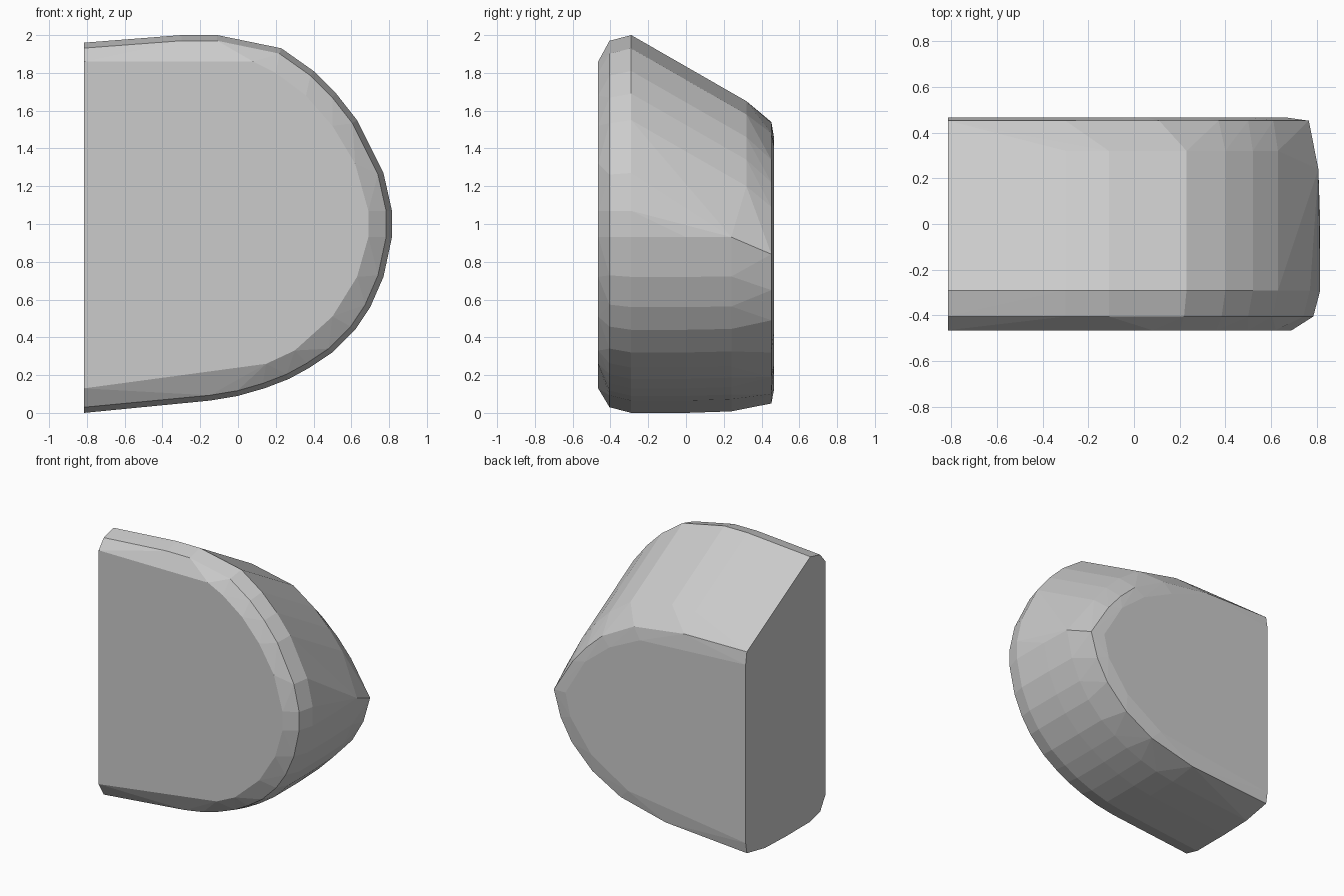
import bpy
import bmesh

if "Cube" in bpy.data.objects:
    bpy.data.objects.remove(bpy.data.objects["Cube"])

# Lower half of the D profile (x, z), running from the flat side to the nose
LOWER = [(-0.815, 0.0), (-0.15, 0.065), (0.0, 0.09), (0.14, 0.13), (0.27, 0.18),
         (0.38, 0.24), (0.5, 0.32), (0.62, 0.44), (0.7, 0.56), (0.77, 0.72), (0.815, 0.93)]
# Upper half at the tall front end
UPPER = [(0.815, 1.07), (0.77, 1.27), (0.63, 1.55), (0.52, 1.69), (0.4, 1.81),
         (0.23, 1.93), (-0.11, 2.0), (-0.3, 2.0), (-0.815, 1.96)]
# Inset front face
FRONT = [(-0.815, 0.13), (0.15, 0.26), (0.3, 0.33), (0.5, 0.51), (0.63, 0.72), (0.69, 0.93),
         (0.69, 1.07), (0.62, 1.32), (0.5, 1.52), (0.36, 1.68), (0.2, 1.8), (0.08, 1.86), (-0.815, 1.86)]
# Rim of the low back end, and its slightly raised flat
BACK = [(-0.815, 0.05), (-0.15, 0.10), (0.22, 0.19), (0.45, 0.32), (0.62, 0.49), (0.71, 0.65),
        (0.765, 0.84), (0.61, 1.09), (0.5, 1.22), (0.37, 1.34), (0.11, 1.48), (-0.3, 1.535), (-0.815, 1.54)]
FLAT = [(-0.815, 0.13), (0.15, 0.26), (0.45, 0.45), (0.62, 0.68), (0.66, 0.85),
        (0.5, 1.12), (0.3, 1.28), (0.05, 1.4), (-0.815, 1.45)]


def ring(profile, y, inset=0.0, drop=0.0):
    """Profile points at depth y, shrunk toward the centre but kept on the flat side."""
    out = []
    for x, z in profile:
        nx = x if x < -0.8 else x - inset * max(0, x + 0.1) / 0.9
        out.append((nx, y, z + inset * (1 - z) - drop))
    return out


points = []
points += ring(FRONT, -0.465)
points += ring(LOWER + UPPER, -0.405, 0.03)
points += ring(LOWER + UPPER, -0.29)
points += ring(LOWER, 0.0)
points += ring(LOWER, 0.24, 0.008)
points += ring(UPPER[2:], 0.32, 0.0, 0.35)     # sloping roof
points += ring(BACK, 0.452)
points += ring(FLAT, 0.467)

# Wedge-shaped rounded block wrapped around the sections
bm = bmesh.new()
for p in points:
    bm.verts.new(p)
res = bmesh.ops.convex_hull(bm, input=bm.verts[:])
loose = [v for v in bm.verts if not v.link_faces]
bmesh.ops.delete(bm, geom=loose, context='VERTS')
bmesh.ops.dissolve_limit(bm, angle_limit=0.01, verts=bm.verts[:], edges=bm.edges[:])
bmesh.ops.recalc_face_normals(bm, faces=bm.faces[:])

mesh = bpy.data.meshes.new("rounded_block")
bm.to_mesh(mesh)
bm.free()
block = bpy.data.objects.new("rounded_block", mesh)
bpy.context.collection.objects.link(block)

grey = bpy.data.materials.new("light_grey")
grey.diffuse_color = (0.6, 0.6, 0.6, 1)
grey.use_nodes = True
grey.node_tree.nodes["Principled BSDF"].inputs["Base Color"].default_value = grey.diffuse_color
mesh.materials.append(grey)
